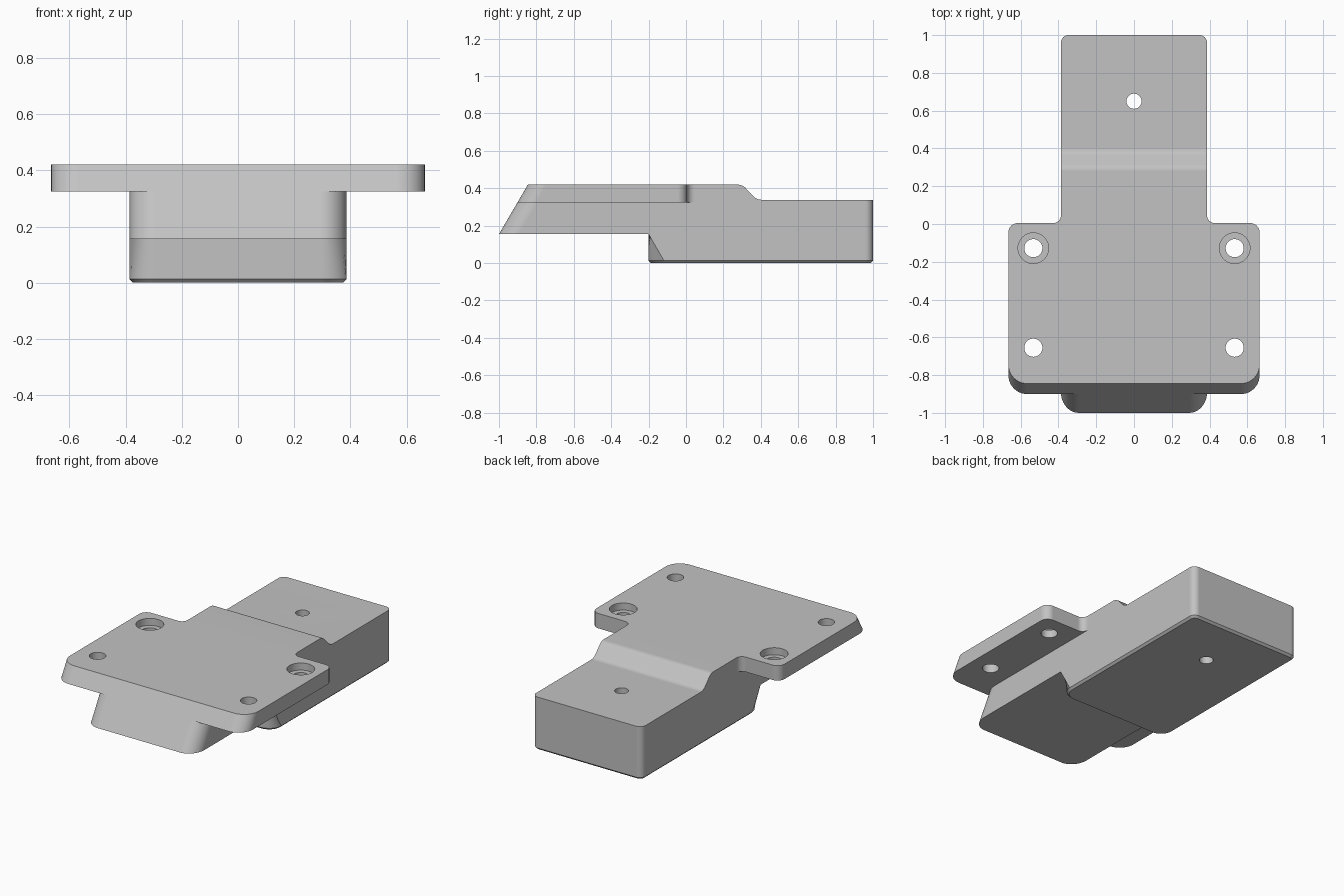
import bpy, bmesh, math
from mathutils import Vector

if "Cube" in bpy.data.objects:
    bpy.data.objects.remove(bpy.data.objects["Cube"])

TOP, LEDGE, UNDER = 0.42, 0.325, 0.155
HALF = 0.387          # half width of the body
SLANT = 0.155 / 0.265  # forward lean of the front per unit of height


def material(name, value):
    mat = bpy.data.materials.new(name)
    mat.use_nodes = True
    colour = (value, value, value, 1)
    mat.diffuse_color = colour
    mat.node_tree.nodes["Principled BSDF"].inputs["Base Color"].default_value = colour
    return mat


def to_object(bm, name):
    bmesh.ops.recalc_face_normals(bm, faces=bm.faces)
    mesh = bpy.data.meshes.new(name)
    bm.to_mesh(mesh)
    bm.free()
    obj = bpy.data.objects.new(name, mesh)
    bpy.context.collection.objects.link(obj)
    return obj


def extrude(points, offset):
    bm = bmesh.new()
    face = bm.faces.new([bm.verts.new(p) for p in points])
    new = bmesh.ops.extrude_face_region(bm, geom=[face])["geom"]
    bmesh.ops.translate(bm, vec=offset, verts=[g for g in new if isinstance(g, bmesh.types.BMVert)])
    return bm


def rounded(corners, steps=10):
    """Replace each (x, y, radius) square corner with an arc."""
    out = []
    for i, (x, y, r) in enumerate(corners):
        p = Vector((x, y))
        if not r:
            out.append(p)
            continue
        u = (Vector(corners[i - 1][:2]) - p).normalized()
        v = (Vector(corners[(i + 1) % len(corners)][:2]) - p).normalized()
        for s in range(steps + 1):
            t = math.pi / 2 * s / steps
            out.append(p + r * (u + v - v * math.cos(t) - u * math.sin(t)))
    return out


def combine(target, other, operation):
    mod = target.modifiers.new(operation.lower(), "BOOLEAN")
    mod.operation, mod.solver, mod.object = operation, "EXACT", other
    bpy.context.view_layer.objects.active = target
    bpy.ops.object.modifier_apply(modifier=mod.name)
    bpy.data.objects.remove(other)


def bevel(bm, test, width, segments):
    edges = [e for e in bm.edges if test(*[v.co for v in e.verts])]
    bmesh.ops.bevel(bm, geom=edges, offset=width, segments=segments,
                    profile=0.5, affect="EDGES", clamp_overlap=True)


# Body: side profile with slanted nose, stepped underside and curved ramp
profile = [(-1, UNDER), (-0.2, UNDER), (-0.2, 0), (1, 0), (1, 0.338),
           (0.405, 0.338), (0.385, 0.341), (0.365, 0.352),
           (0.315, 0.405), (0.3, 0.415), (0.28, TOP), (-1 + SLANT * (TOP - UNDER), TOP)]
bm = extrude([(-HALF, y, z) for y, z in profile], (2 * HALF, 0, 0))


def upright(a, b):
    return abs(a.x - b.x) < 0.001 and abs(a.z - b.z) > 0.1


bevel(bm, lambda a, b: upright(a, b) and a.y < -0.5, 0.095, 10)
bevel(bm, lambda a, b: upright(a, b) and abs(a.y + 0.2) < 0.001 and abs(b.y + 0.2) < 0.001, 0.09, 10)
bevel(bm, lambda a, b: upright(a, b) and a.y > 0.99, 0.04, 8)
bevel(bm, lambda a, b: max(a.z, b.z) < 0.001, 0.013, 1)
body = to_object(bm, "mounting_block")

# Flange: wide plate with rounded corners and fillets into the body
right = [(0.665, -0.845, 0.1), (0.665, 0.005, 0.05), (HALF, 0.005, 0.04),
         (HALF, 0.055, 0), (0.3, 0.055, 0)]
outline = rounded(right + [(-x, y, r) for x, y, r in reversed(right)])
bm = extrude([(p.x, p.y, LEDGE) for p in outline], (0, 0, TOP - LEDGE))
for v in bm.verts:
    if v.co.y < -0.5:
        v.co.y -= SLANT * (TOP - v.co.z)
combine(body, to_object(bm, "flange"), "UNION")


# Screw holes and counterbores
def drill(x, y, radius, bottom):
    bm = bmesh.new()
    bmesh.ops.create_cone(bm, cap_ends=True, segments=40, radius1=radius, radius2=radius, depth=1)
    bmesh.ops.translate(bm, vec=(x, y, bottom + 0.5), verts=bm.verts)
    combine(body, to_object(bm, "drill"), "DIFFERENCE")


drill(0, 0.65, 0.04, -0.2)
for side in (-1, 1):
    drill(side * 0.533, -0.655, 0.048, 0.1)
    drill(side * 0.533, -0.128, 0.048, 0.1)
    drill(side * 0.533, -0.128, 0.081, TOP - 0.045)

# Finish
body.data.materials.clear()
body.data.materials.append(material("light_grey", 0.54))
for poly in body.data.polygons:
    poly.material_index = 0
for obj in bpy.context.selected_objects:
    obj.select_set(False)
body.select_set(True)
bpy.context.view_layer.objects.active = body
bpy.ops.object.shade_smooth_by_angle(angle=math.radians(30))
normals = body.modifiers.new("weighted_normals", "WEIGHTED_NORMAL")
normals.keep_sharp = True
